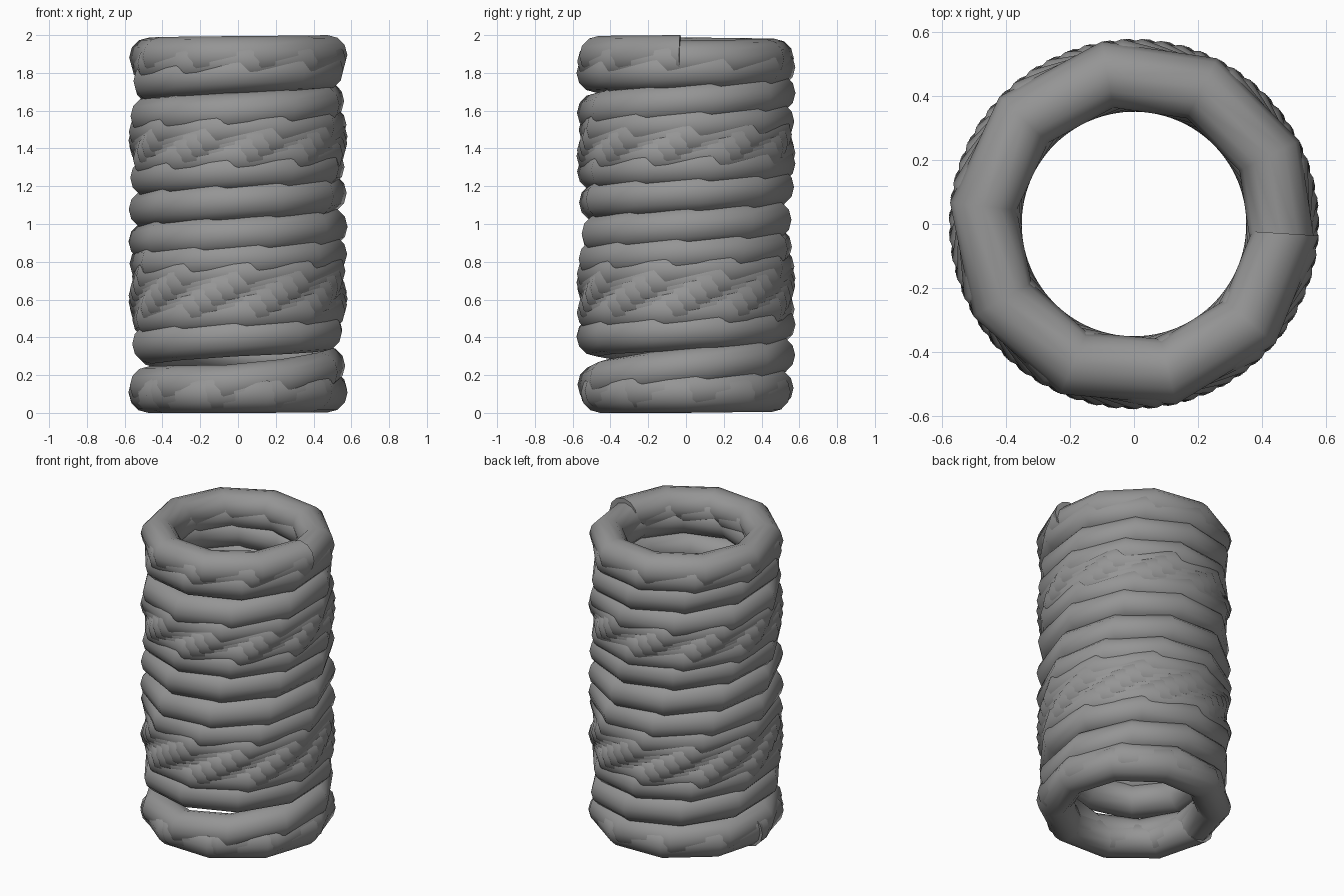
import bpy, bmesh, math
from mathutils import Vector

if "Cube" in bpy.data.objects:
    bpy.data.objects.remove(bpy.data.objects["Cube"])

COIL_R, WIRE_R = 0.475, 0.105      # coil centreline and wire radius
STEP, SIDES = 36.6, 12             # degrees per wire segment, wire cross-section sides

# wire height after each turn, counted where the wire passes the front
KNOTS = [(-0.26, .105), (0, .105), (1, .115), (2, .15), (2.25, .24), (2.5, .31), (3, .405),
         (4, .53), (5, .565), (6, .595), (7, .63), (8, .66), (9, .69), (10, .735),
         (11, .81), (12, .94), (13, 1.12), (14, 1.28), (15, 1.36), (16, 1.39),
         (17, 1.42), (18, 1.45), (19, 1.50), (20, 1.59), (21, 1.80), (22, 1.86),
         (23, 1.89), (23.24, 1.895)]


def height(t):
    for (t0, z0), (t1, z1) in zip(KNOTS, KNOTS[1:]):
        if t <= t1:
            return z0 + (z1 - z0) * (t - t0) / (t1 - t0)
    return KNOTS[-1][1]


# spring wire: round section swept along the variable-pitch helix
start, end = KNOTS[0][0], KNOTS[-1][0]
count = round((end - start) * 360 / STEP)
bm = bmesh.new()
rings = []
for i in range(count + 1):
    t = start + (end - start) * i / count
    a = math.radians(270 + 360 * t)
    out = Vector((math.cos(a), math.sin(a), 0))
    centre = out * COIL_R + Vector((0, 0, height(t)))
    ring = []
    for j in range(SIDES):
        b = 2 * math.pi * j / SIDES
        ring.append(bm.verts.new(centre + WIRE_R * (out * math.cos(b) + Vector((0, 0, math.sin(b))))))
    rings.append(ring)
for r0, r1 in zip(rings, rings[1:]):
    for j in range(SIDES):
        k = (j + 1) % SIDES
        bm.faces.new((r0[j], r0[k], r1[k], r1[j]))

# wire end caps
bm.faces.new(rings[0])
bm.faces.new(rings[-1])
bmesh.ops.recalc_face_normals(bm, faces=bm.faces[:])

mesh = bpy.data.meshes.new("coil_spring")
bm.to_mesh(mesh)
bm.free()
spring = bpy.data.objects.new("coil_spring", mesh)
bpy.context.collection.objects.link(spring)

steel = bpy.data.materials.new("steel_grey")
steel.diffuse_color = (0.3, 0.3, 0.3, 1)
steel.use_nodes = True
steel.node_tree.nodes["Principled BSDF"].inputs["Base Color"].default_value = steel.diffuse_color
mesh.materials.append(steel)

bpy.context.view_layer.objects.active = spring
spring.select_set(True)
bpy.ops.object.shade_smooth_by_angle(angle=math.radians(50))
